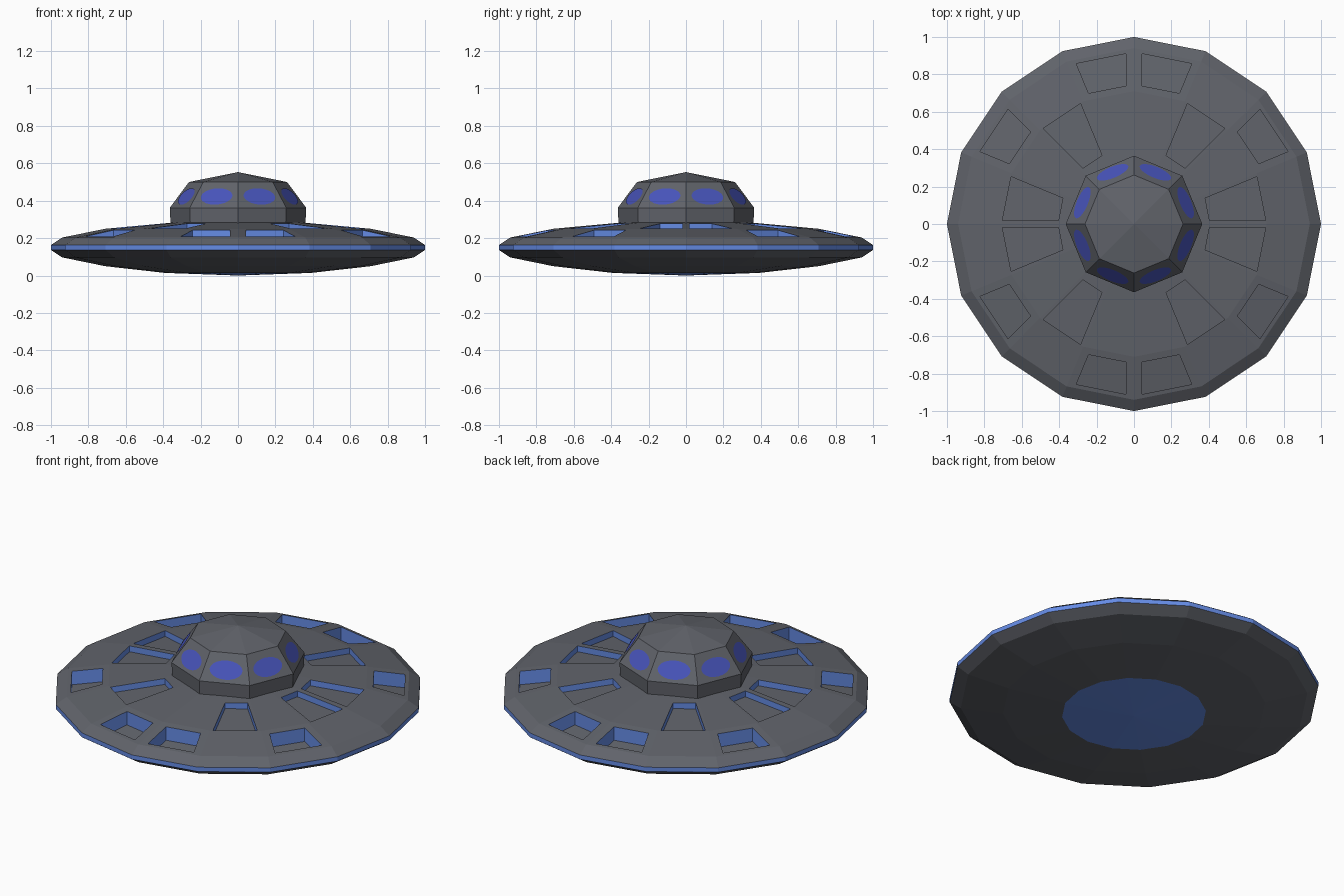
import bpy, bmesh, math
from mathutils import Vector

if "Cube" in bpy.data.objects:
    bpy.data.objects.remove(bpy.data.objects["Cube"])


def material(name, rgb):
    m = bpy.data.materials.new(name)
    m.diffuse_color = (*rgb, 1)
    m.use_nodes = True
    m.node_tree.nodes["Principled BSDF"].inputs["Base Color"].default_value = m.diffuse_color
    return m


GREY = material("hull_grey", (0.118, 0.125, 0.145))
BLUE = material("light_blue", (0.13, 0.26, 0.78))
GLASS = material("window_blue", (0.065, 0.09, 0.50))


def finish(name, bm, mats, recalc=True):
    if recalc:
        bmesh.ops.recalc_face_normals(bm, faces=bm.faces)
    me = bpy.data.meshes.new(name)
    bm.to_mesh(me)
    bm.free()
    for m in mats:
        me.materials.append(m)
    ob = bpy.data.objects.new(name, me)
    bpy.context.collection.objects.link(ob)
    return ob


def ring(bm, n, r, z):
    return [bm.verts.new((r * math.cos(2 * math.pi * i / n),
                          r * math.sin(2 * math.pi * i / n), z)) for i in range(n)]


def lathe(bm, n, profile, tip_low, tip_high, skip=None):
    """Faceted body of rings, closed by a point at each end."""
    rings = [ring(bm, n, r, z) for r, z in profile]
    low, high = bm.verts.new((0, 0, tip_low)), bm.verts.new((0, 0, tip_high))
    bands = {}
    for i in range(n):
        j = (i + 1) % n
        bands["low", i] = bm.faces.new((low, rings[0][j], rings[0][i]))
        bands["high", i] = bm.faces.new((high, rings[-1][i], rings[-1][j]))
        for k in range(len(rings) - 1):
            if skip and skip(k, i):
                continue
            bands[k, i] = bm.faces.new((rings[k][i], rings[k][j],
                                        rings[k + 1][j], rings[k + 1][i]))
    return rings, bands


# Saucer hull: 16 sides, blue rim band, blue underside disc
N = 16
PROFILE = [(0.39, 0.014), (0.71, 0.05), (0.94, 0.097), (1.0, 0.137),
           (1.0, 0.163), (0.94, 0.203), (0.71, 0.25), (0.34, 0.284)]
RIM, OUTER, INNER = 3, 5, 6


def pocket_band(i):
    # mirrored quarter pattern of inner and outer pockets
    q = i % 8
    q = q if q < 4 else 7 - q
    return INNER if q in (0, 2) else OUTER


bm = bmesh.new()
rings, bands = lathe(bm, N, PROFILE, 0.0, 0.284, lambda k, i: k == pocket_band(i))
for (k, i), f in bands.items():
    f.material_index = 1 if k in ("low", RIM) else 0

# Sunken pockets with blue walls and grey floors
HALF = math.pi / N
SPEC = {OUTER: (0.733, 0.901, 0.043, 0.08), INNER: (0.40, 0.694, 0.018, 0.035)}
for i in range(N):
    k, j = pocket_band(i), (i + 1) % N
    near, far, side, depth = SPEC[k]
    (r0, z0), (r1, z1) = PROFILE[k], PROFILE[k + 1]
    a0, a1 = r0 * math.cos(HALF), r1 * math.cos(HALF)
    mid = 2 * math.pi * (i + 0.5) / N
    d = Vector((math.cos(mid), math.sin(mid), 0))
    t = Vector((-d.y, d.x, 0))

    def point(a, s, drop):
        w = a * math.tan(HALF) - side / math.cos(HALF)
        z = z0 + (z1 - z0) * (a - a0) / (a1 - a0) - drop
        return bm.verts.new(d * a + t * (w * s) + Vector((0, 0, z)))

    corners = ((far, -1), (far, 1), (near, 1), (near, -1))
    edge = [rings[k][i], rings[k][j], rings[k + 1][j], rings[k + 1][i]]
    top = [point(a, s, 0) for a, s in corners]
    floor = [point(a, s, depth) for a, s in corners]
    for c in range(4):
        e = (c + 1) % 4
        bm.faces.new((edge[c], edge[e], top[e], top[c]))
        bm.faces.new((top[c], top[e], floor[e], floor[c])).material_index = 1
    bm.faces.new(floor)
finish("saucer_hull", bm, [GREY, BLUE])

# Cabin dome: 8 sides with a shallow pointed roof
DOME = [(0.36, 0.268), (0.365, 0.362), (0.262, 0.50)]
bm = bmesh.new()
lathe(bm, 8, DOME, 0.268, 0.553)
finish("cabin_dome", bm, [GREY])

# Oval windows: thin plates, one on each sloping dome face
bm = bmesh.new()
c8 = math.cos(math.pi / 8)
low, high = (DOME[1][0] * c8, DOME[1][1]), (DOME[2][0] * c8, DOME[2][1])
for i in range(8):
    ang = math.pi / 4 * (i + 0.5)
    d = Vector((math.cos(ang), math.sin(ang), 0))
    t = Vector((-d.y, d.x, 0))
    up = (d * (high[0] - low[0]) + Vector((0, 0, high[1] - low[1]))).normalized()
    n = t.cross(up)
    f = (0.421 - low[1]) / (high[1] - low[1])
    mid = d * (low[0] + (high[0] - low[0]) * f) + Vector((0, 0, 0.421)) + n * 0.003
    bm.faces.new([bm.verts.new(mid + t * (0.091 * math.cos(a)) + up * (0.053 * math.sin(a)))
                  for a in (2 * math.pi * s / 20 for s in range(20))])
finish("cabin_windows", bm, [GLASS], recalc=False)
